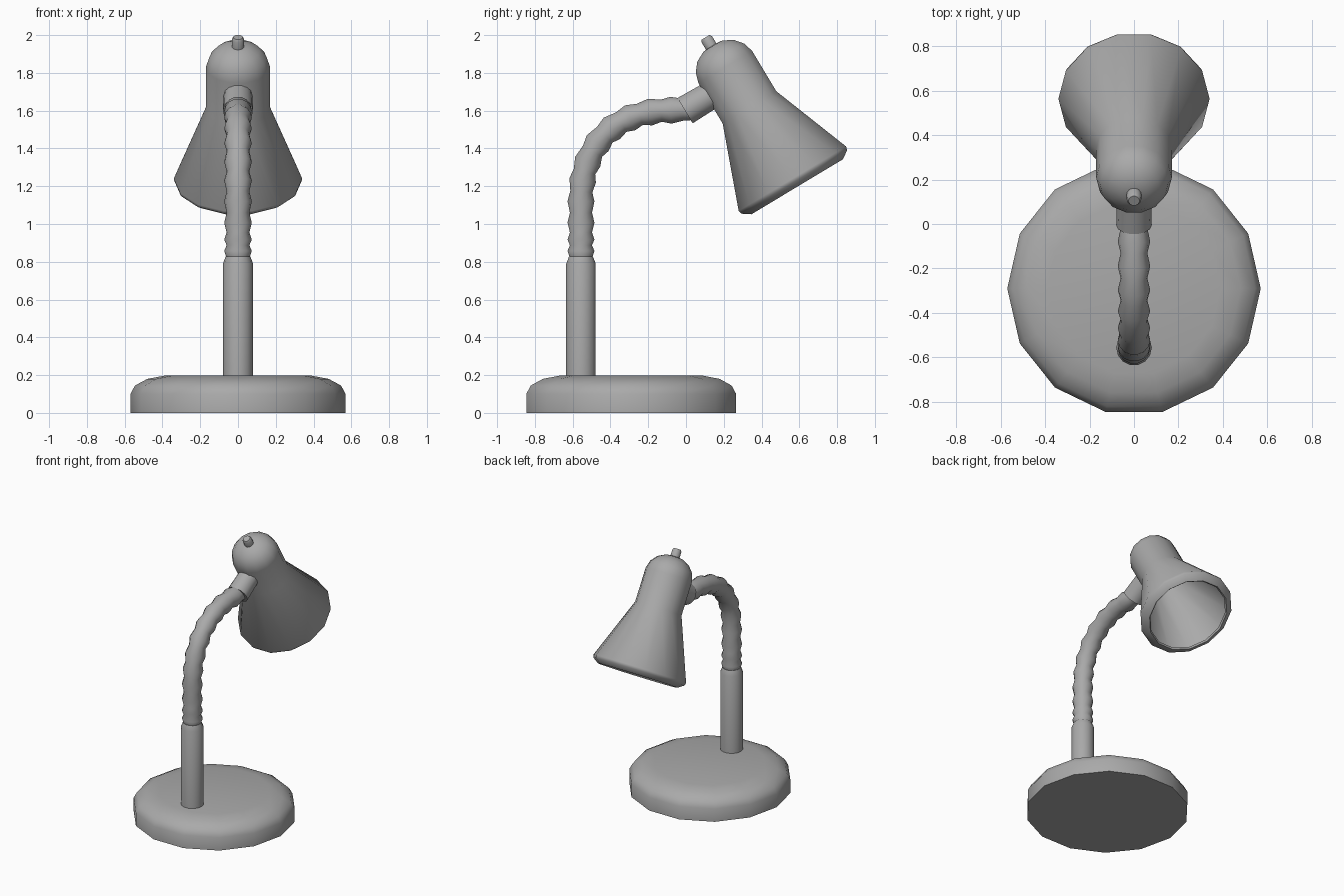
import bpy, bmesh, math
from mathutils import Vector
from mathutils.geometry import interpolate_bezier

SIDES = 14
if "Cube" in bpy.data.objects:
    bpy.data.objects.remove(bpy.data.objects["Cube"])

grey = bpy.data.materials.new("lamp grey")
grey.use_nodes = True
colour = (0.4, 0.4, 0.4, 1)
grey.diffuse_color = colour
grey.node_tree.nodes["Principled BSDF"].inputs["Base Color"].default_value = colour


def sweep(name, rings, angle=40):
    """Skin circles given as (centre, axis, radius); radius 0 closes to a point."""
    bm = bmesh.new()
    side = Vector((1, 0, 0))
    loops = []
    for centre, axis, radius in rings:
        up = axis.normalized().cross(side)
        if radius == 0:
            loops.append([bm.verts.new(centre)] * SIDES)
            continue
        turns = [math.tau * i / SIDES for i in range(SIDES)]
        loops.append([bm.verts.new(centre + radius * (math.cos(a) * side + math.sin(a) * up))
                      for a in turns])
    for low, high in zip(loops, loops[1:]):
        for i in range(SIDES):
            j = (i + 1) % SIDES
            corners = dict.fromkeys((low[i], low[j], high[j], high[i]))
            bm.faces.new(list(corners))
    bmesh.ops.recalc_face_normals(bm, faces=bm.faces)
    mesh = bpy.data.meshes.new(name)
    bm.to_mesh(mesh)
    bm.free()
    mesh.materials.append(grey)
    obj = bpy.data.objects.new(name, mesh)
    bpy.context.collection.objects.link(obj)
    bpy.ops.object.select_all(action="DESELECT")
    obj.select_set(True)
    bpy.context.view_layer.objects.active = obj
    bpy.ops.object.shade_smooth_by_angle(angle=math.radians(angle))
    return obj


def lathe(name, origin, axis, profile, angle=40):
    """Revolve (radius, distance) pairs about an axis."""
    return sweep(name, [(origin + axis * d, axis, r) for r, d in profile], angle)


UP = Vector((0, 0, 1))

# Round weighted base with a softened top edge
lathe("base", Vector((0, -0.29, 0)), UP,
      [(0, 0), (0.57, 0), (0.57, 0.1), (0.545, 0.145), (0.48, 0.18), (0.39, 0.197), (0, 0.197)])

# Upright post
lathe("post", Vector((0, -0.556, 0)), UP,
      [(0, 0.18), (0.08, 0.18), (0.08, 0.79), (0.065, 0.828), (0, 0.828)])

# Ribbed flexible neck: short ribs at the bottom, longer ones through the bend
foot, bend, tip = (Vector(p) for p in ((0, -0.556, 0.82), (0, -0.556, 1.12), (0, -0.13, 1.6)))
path = [foot.lerp(bend, i / 40) for i in range(40)]
path += interpolate_bezier(bend, Vector((0, -0.556, 1.4)), Vector((0, -0.4, 1.58)), tip, 80)
path += [tip.lerp(Vector((0, 0.02, 1.607)), i / 12) for i in range(1, 13)]
rings, travelled, next_stop, wide = [], 0, 0, False
for here, there in zip(path, path[1:]):
    if travelled >= next_stop:
        rings.append((here, there - here, 0.073 if wide else 0.06))
        wide = not wide
        next_stop += 0.032 if travelled < 0.12 else 0.055
    travelled += (there - here).length
rings.append((path[-1], path[-1] - path[-2], 0.06))
sweep("flexible_neck", rings, 50)

# Shade axis points from the open rim to the closed top
tilt = math.radians(31)
axis = Vector((0, -math.sin(tilt), math.cos(tilt)))
across = Vector((0, math.cos(tilt), math.sin(tilt)))
rim = Vector((0, 0.563, 1.24))

# Socket joining the neck to the shade
lathe("neck_socket", Vector((0, -0.005, 1.6)), across,
      [(0, 0), (0.08, 0), (0.076, 0.15), (0, 0.15)])

# Shade: outer skin over the dome, turned-in lip, and inner skin
outer = [(0, 0.825), (0.06, 0.818), (0.115, 0.79), (0.153, 0.745), (0.17, 0.69),
         (0.17, 0.44), (0.34, 0), (0.335, -0.02), (0.29, -0.05)]
inner = [(0.28, -0.04), (0.32, 0), (0.155, 0.43), (0.155, 0.69), (0.1, 0.78), (0, 0.81)]
lathe("shade", rim, axis, outer + inner, 50)

# Switch knob on top
lathe("switch_knob", rim - across * 0.008, axis,
      [(0, 0.8), (0.033, 0.8), (0.033, 0.865), (0.025, 0.878), (0, 0.878)])
